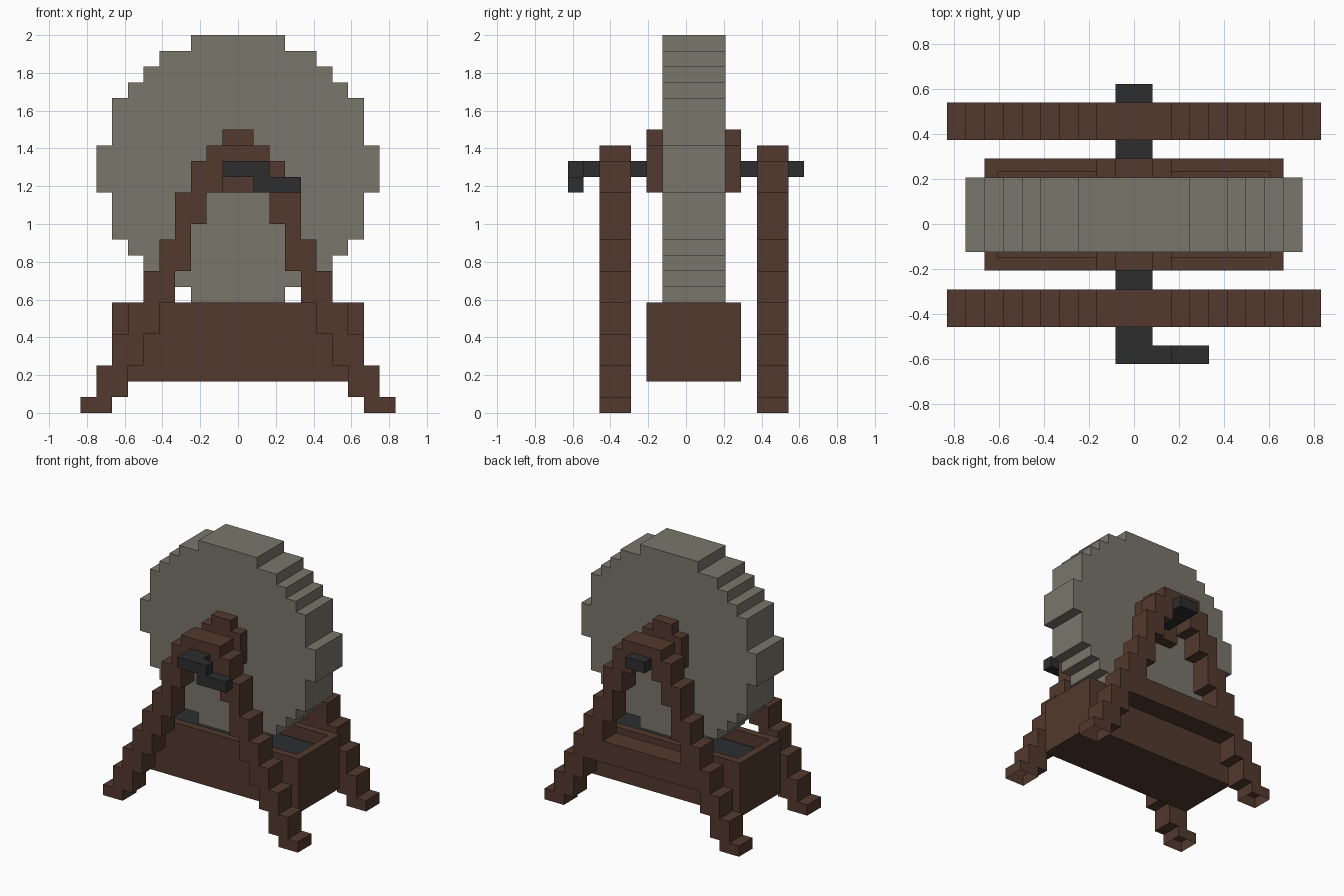
import bpy
import bmesh

U = 1 / 12  # one block

cube = bpy.data.objects.get("Cube")
if cube:
    bpy.data.objects.remove(cube, do_unlink=True)


def material(name, rgb):
    mat = bpy.data.materials.new(name)
    mat.use_nodes = True
    mat.diffuse_color = (*rgb, 1)
    mat.node_tree.nodes["Principled BSDF"].inputs["Base Color"].default_value = (*rgb, 1)
    return mat


wood = material("dark wood", (0.085, 0.041, 0.026))
stone = material("grey stone", (0.192, 0.181, 0.147))
iron = material("black iron", (0.026, 0.026, 0.027))
water = material("dark water", (0.024, 0.027, 0.029))


def finish(name, bm, mat):
    bmesh.ops.recalc_face_normals(bm, faces=bm.faces)
    mesh = bpy.data.meshes.new(name)
    bm.to_mesh(mesh)
    bm.free()
    mesh.materials.append(mat)
    obj = bpy.data.objects.new(name, mesh)
    bpy.context.collection.objects.link(obj)
    return obj


def prism(name, outline, y0, y1, mat, open_base=False):
    """Extrude an (x, z) outline in block units from y0 to y1."""
    bm = bmesh.new()
    face = bm.faces.new([bm.verts.new((x * U, y0 * U, z * U)) for x, z in outline])
    grown = bmesh.ops.extrude_face_region(bm, geom=[face], use_keep_orig=True)
    moved = [v for v in grown["geom"] if isinstance(v, bmesh.types.BMVert)]
    bmesh.ops.translate(bm, verts=moved, vec=(0, (y1 - y0) * U, 0))
    bmesh.ops.recalc_face_normals(bm, faces=bm.faces)
    if open_base:
        soles = [f for f in bm.faces if f.calc_center_median().z < U / 100]
        bmesh.ops.delete(bm, geom=soles, context="FACES_ONLY")
    return finish(name, bm, mat)


def box(name, x0, x1, y0, y1, z0, z1, mat):
    return prism(name, [(x0, z0), (x1, z0), (x1, z1), (x0, z1)], y0, y1, mat)


def stairs(bottom, steps):
    """Right-hand stepped edge, going up, from (half width, top) pairs."""
    points = []
    for half, top in steps:
        points += [(half, bottom), (half, top)]
        bottom = top
    return points


def mirrored(points):
    return [(-x, z) for x, z in reversed(points)]


# Grinding wheel
rim = stairs(7, [(3, 8), (5, 9), (6, 10), (7, 11), (8, 14), (9, 17),
                 (8, 20), (7, 21), (6, 22), (5, 23), (3, 24)])
prism("grinding_wheel", rim + mirrored(rim), -1.5, 2.5, stone)

# Hub plates on both wheel faces
hub = stairs(14, [(2, 17), (1, 18)])
for name, y0 in (("front_hub", -2.5), ("back_hub", 2.5)):
    prism(name, hub + mirrored(hub), y0, y0 + 1, wood)

# Stepped A-frames
outer = stairs(0, [(10, 1), (9, 3), (8, 5), (7, 7), (6, 9), (5, 11), (4, 14), (3, 16), (2, 17)])
inner = stairs(0, [(8, 1), (7, 3), (6, 5), (5, 7), (4, 9), (3, 12), (2, 14), (1, 16)])
arch = outer + mirrored(outer) + [(-x, z) for x, z in inner] + inner[::-1]
for name, y0 in (("front_frame", -5.5), ("back_frame", 4.5)):
    prism(name, arch, y0, y0 + 2, wood, open_base=True)
box("back_crossbar", -5, 5, 4.5, 6.5, 5, 7, wood)

# Axle and crank
box("axle", -1, 1, -7.5, 7.5, 15, 16, iron)
prism("crank", [(1, 14), (4, 14), (4, 15), (2, 15), (2, 16), (1, 16)], -7.5, -6.5, iron)

# Trough: a block with its top inset and sunk
trough = box("trough", -8, 8, -2.5, 3.5, 2, 7, wood)
bm = bmesh.new()
bm.from_mesh(trough.data)
top = max(bm.faces, key=lambda f: f.calc_center_median().z)
bmesh.ops.inset_region(bm, faces=[top], thickness=U)
sunk = bmesh.ops.extrude_face_region(bm, geom=[top])
bmesh.ops.translate(bm, vec=(0, 0, -4 * U),
                    verts=[v for v in sunk["geom"] if isinstance(v, bmesh.types.BMVert)])
if top.is_valid:
    bmesh.ops.delete(bm, geom=[top], context="FACES_ONLY")
bm.to_mesh(trough.data)
bm.free()

# Water in the trough
box("water", -7, 7, -1.5, 2.5, 3, 6, water)
